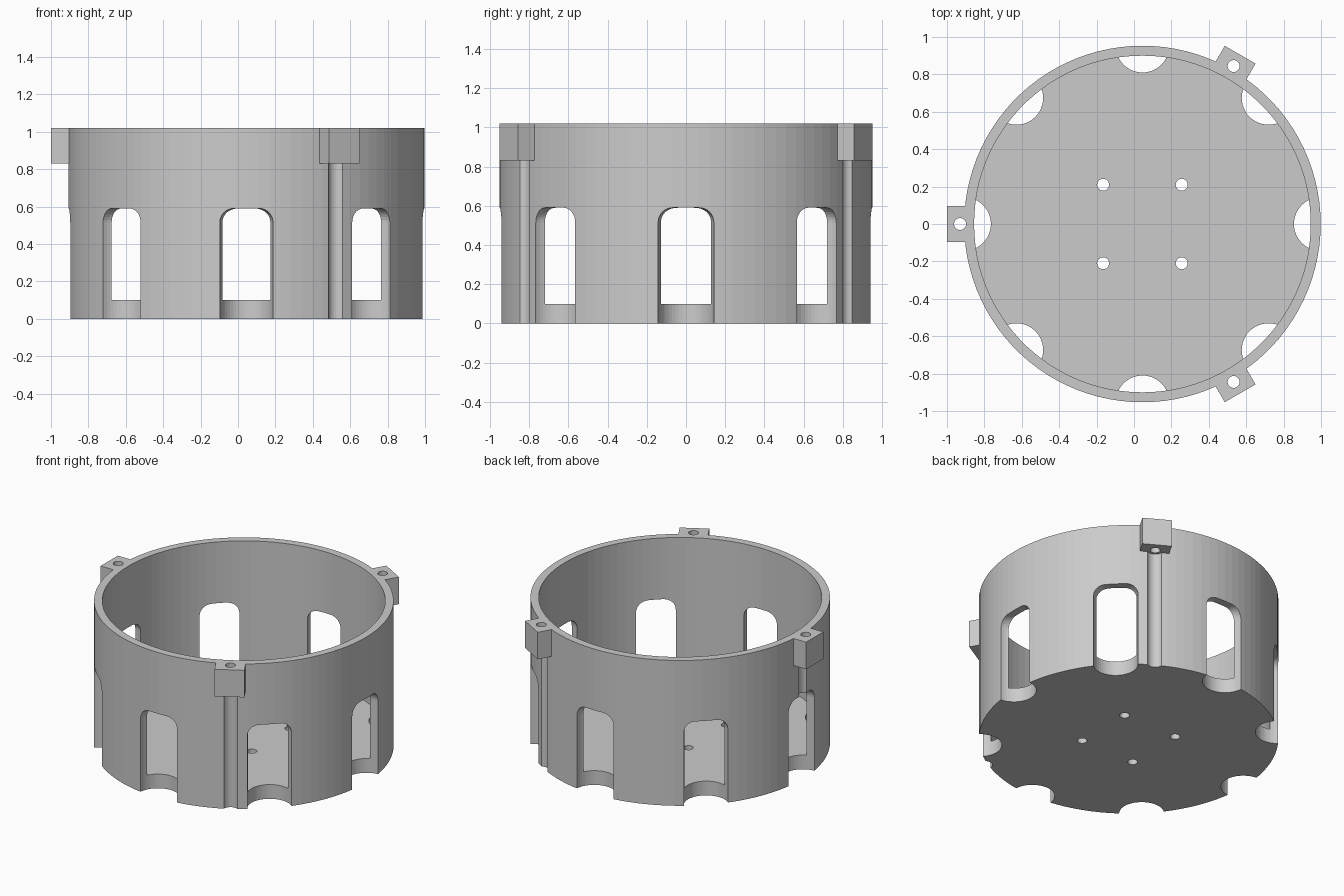
import bpy
import bmesh
import math
from mathutils import Matrix, Vector

if "Cube" in bpy.data.objects:
    bpy.data.objects.remove(bpy.data.objects["Cube"])

CX = 0.045              # ring axis sits slightly off centre because of the left lug
R_OUT, R_IN = 0.953, 0.90
HEIGHT, FLOOR = 1.02, 0.10
LUG_BOTTOM = 0.83
SCREW_R = 0.975         # radial position of the screw holes

grey = bpy.data.materials.new("plain grey")
grey.diffuse_color = (0.6, 0.6, 0.6, 1)
grey.use_nodes = True
grey.node_tree.nodes["Principled BSDF"].inputs["Base Color"].default_value = grey.diffuse_color


def make_object(name, bm):
    bmesh.ops.recalc_face_normals(bm, faces=bm.faces)
    mesh = bpy.data.meshes.new(name)
    bm.to_mesh(mesh)
    bm.free()
    mesh.materials.append(grey)
    obj = bpy.data.objects.new(name, mesh)
    bpy.context.collection.objects.link(obj)
    return obj


def lathe(name, profile, places, segments):
    """Closed solid from (radius, z) rings, repeated at each (x, y)."""
    bm = bmesh.new()
    for x, y in places:
        rings = []
        for r, z in profile:
            rings.append([bm.verts.new((x + r * math.cos(a), y + r * math.sin(a), z))
                          for a in (2 * math.pi * i / segments for i in range(segments))])
        for low, high in zip(rings, rings[1:]):
            for i in range(segments):
                j = (i + 1) % segments
                bm.faces.new((low[i], low[j], high[j], high[i]))
        bm.faces.new(rings[0][::-1])
        bm.faces.new(rings[-1])
    return make_object(name, bm)


def around(radius, angles):
    return [(CX + radius * math.cos(math.radians(a)),
             radius * math.sin(math.radians(a))) for a in angles]


def boolean(target, tool, operation):
    mod = target.modifiers.new(tool.name, 'BOOLEAN')
    mod.operation = operation
    mod.solver = 'EXACT'
    mod.object = tool
    bpy.context.view_layer.objects.active = target
    bpy.ops.object.modifier_apply(modifier=mod.name)
    bpy.data.objects.remove(tool)


LUG_ANGLES = (60, 180, 300)

# Round cup: outer wall, rim, inner wall and floor
cup = lathe("slotted_cup", [(R_OUT, 0), (R_OUT, HEIGHT), (R_IN, HEIGHT), (R_IN, FLOOR)],
            [(CX, 0)], 100)

# Three square screw lugs at the rim
bm = bmesh.new()
for angle in LUG_ANGLES:
    r0, r1 = 0.915, 1.045
    place = (Matrix.Translation((CX, 0, 0)) @ Matrix.Rotation(math.radians(angle), 4, 'Z')
             @ Matrix.Translation(((r0 + r1) / 2, 0, (LUG_BOTTOM + HEIGHT) / 2))
             @ Matrix.Diagonal(Vector((r1 - r0, 0.19, HEIGHT - LUG_BOTTOM, 1))))
    bmesh.ops.create_cube(bm, size=1, matrix=place)
boolean(cup, make_object("screw_lugs", bm), 'UNION')

# Eight windows: upright cylinders with a rounded top, centred on the wall
slot_r, slot_top, fillet = 0.143, 0.59, 0.075
profile = [(slot_r, -0.1)]
for i in range(9):
    a = math.pi / 2 * i / 8
    profile.append((slot_r - fillet + fillet * math.cos(a),
                    slot_top - fillet + fillet * math.sin(a)))
boolean(cup, lathe("window_cutter", profile, around(R_OUT, range(0, 360, 45)), 48),
        'DIFFERENCE')

# Screwdriver grooves below the lugs
boolean(cup, lathe("groove_cutter", [(0.05, -0.1), (0.05, LUG_BOTTOM)],
                   around(SCREW_R, LUG_ANGLES), 32), 'DIFFERENCE')

# Screw holes through the lugs
boolean(cup, lathe("lug_hole_cutter", [(0.032, 0.7), (0.032, 1.2)],
                   around(SCREW_R, LUG_ANGLES), 24), 'DIFFERENCE')

# Four mounting holes in the floor
holes = [(CX + sx * 0.21, sy * 0.21) for sx in (-1, 1) for sy in (-1, 1)]
boolean(cup, lathe("floor_hole_cutter", [(0.032, -0.1), (0.032, 0.3)], holes, 24),
        'DIFFERENCE')
